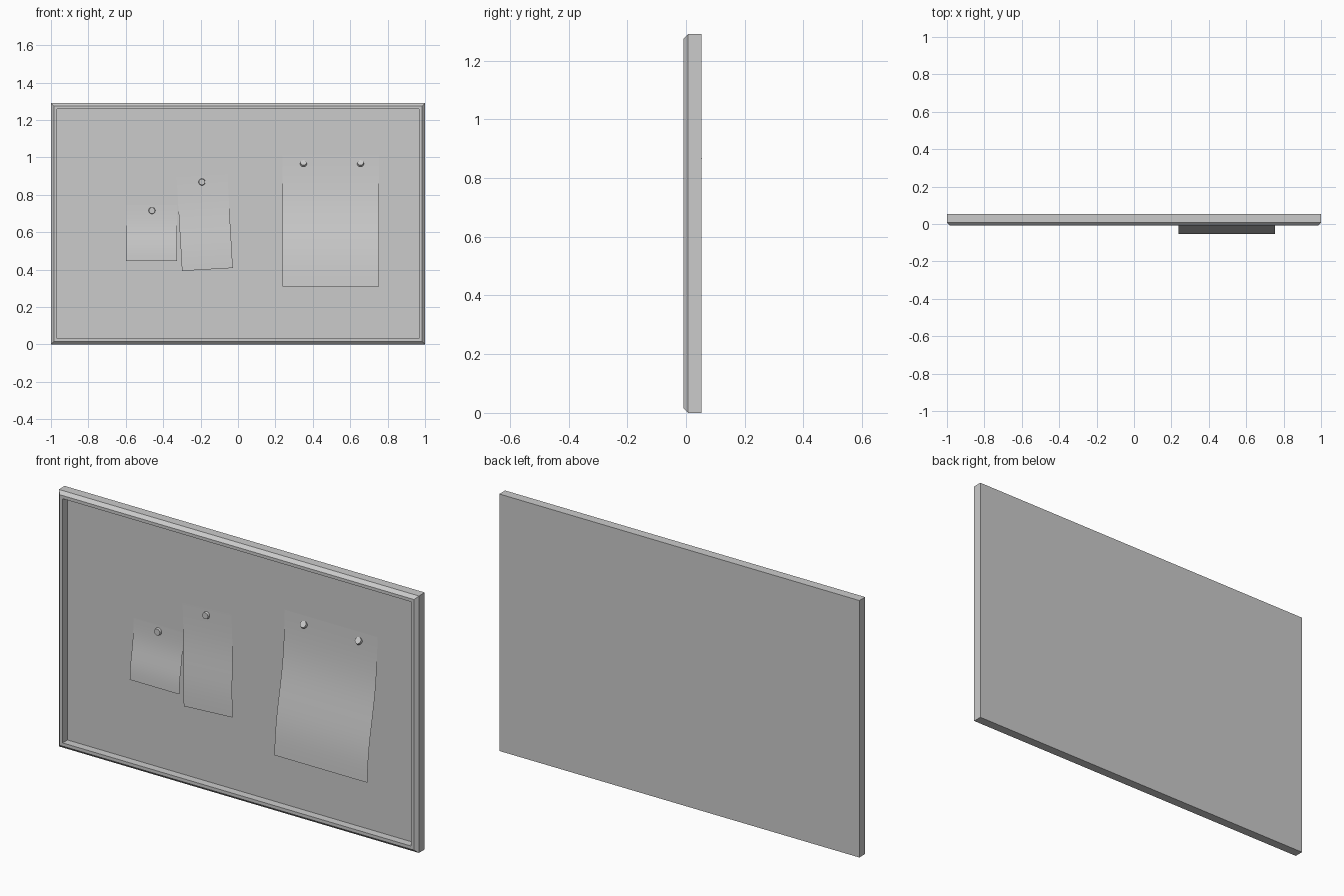
import bpy, bmesh, math
from mathutils import Matrix, Vector

cube = bpy.data.objects.get("Cube")
if cube:
    bpy.data.objects.remove(cube, do_unlink=True)

grey = bpy.data.materials.new("plain_grey")
grey.use_nodes = True
colour = (0.6, 0.6, 0.6, 1)
grey.diffuse_color = colour
grey.node_tree.nodes["Principled BSDF"].inputs["Base Color"].default_value = colour

HEIGHT = 1.29
BOARD_Y = 0.03


def finish(name, bm, smooth=False):
    mesh = bpy.data.meshes.new(name)
    bm.to_mesh(mesh)
    bm.free()
    mesh.materials.append(grey)
    obj = bpy.data.objects.new(name, mesh)
    bpy.context.collection.objects.link(obj)
    if smooth:
        bpy.ops.object.select_all(action='DESELECT')
        obj.select_set(True)
        bpy.context.view_layer.objects.active = obj
        bpy.ops.object.shade_smooth_by_angle(angle=math.radians(35))
    return obj


# Framed board: rectangular rings from the back edge to the recessed panel
def make_board():
    bm = bmesh.new()
    profile = [(0, 0.053), (0, 0.007), (0.016, -0.009), (0.032, -0.009), (0.032, BOARD_Y)]
    rings = []
    for inset, y in profile:
        x, low, high = 1 - inset, inset, HEIGHT - inset
        rings.append([bm.verts.new((px, y, pz)) for px, pz in
                      ((-x, low), (x, low), (x, high), (-x, high))])
    for a, b in zip(rings, rings[1:]):
        for i in range(4):
            j = (i + 1) % 4
            bm.faces.new((a[i], a[j], b[j], b[i]))
    bm.faces.new(rings[0][::-1])
    bm.faces.new(rings[-1])
    bmesh.ops.recalc_face_normals(bm, faces=bm.faces)
    finish("framed_board", bm)


# Thin paper sheet that curls away from the board towards its lower edge
def make_sheet(name, x, z, width, height, curl, tilt=0, steps=16):
    bm = bmesh.new()
    turn = Matrix.Rotation(-math.radians(tilt), 4, 'Y')
    rows = []
    for i in range(steps + 1):
        t = i / steps
        s = t ** 1.2
        y = BOARD_Y - 0.002 - curl * (s - 0.1 * math.sin(math.tau * s))
        rows.append([bm.verts.new(turn @ Vector((side * width / 2, y, height * (0.5 - t)))
                                  + Vector((x, 0, z))) for side in (-1, 1)])
    for a, b in zip(rows, rows[1:]):
        bm.faces.new((a[0], b[0], b[1], a[1]))
    finish(name, bm, True)


# Pin: round flat head with a thin needle behind it
def make_pin(name, x, z, lean=0, needle=0.014):
    bm = bmesh.new()
    bmesh.ops.create_cone(bm, cap_ends=True, segments=24, radius1=0.018, radius2=0.016,
                          depth=0.012)
    bmesh.ops.create_cone(bm, cap_ends=True, segments=8, radius1=0.0005, radius2=0.002,
                          depth=needle, matrix=Matrix.Translation((0, 0, -needle / 2)))
    place = Matrix.Translation((x, BOARD_Y - 0.01, z))
    face_front = Matrix.Rotation(math.radians(90 - lean), 4, 'X')
    bmesh.ops.transform(bm, matrix=place @ face_front, verts=bm.verts)
    finish(name, bm, True)


make_board()
make_sheet("small_note", -0.4625, 0.595, 0.275, 0.30, 0.03)
make_sheet("tilted_note", -0.178, 0.65, 0.272, 0.50, 0.03, tilt=3.3)
make_sheet("large_sheet", 0.497, 0.66, 0.516, 0.70, 0.081)

make_pin("small_note_pin", -0.46, 0.715)
make_pin("tilted_note_pin", -0.193, 0.868, needle=0.034)
for side, x in (("right", 0.35), ("left", 0.655)):
    make_pin("large_sheet_pin_" + side, x, 0.968, lean=35)
